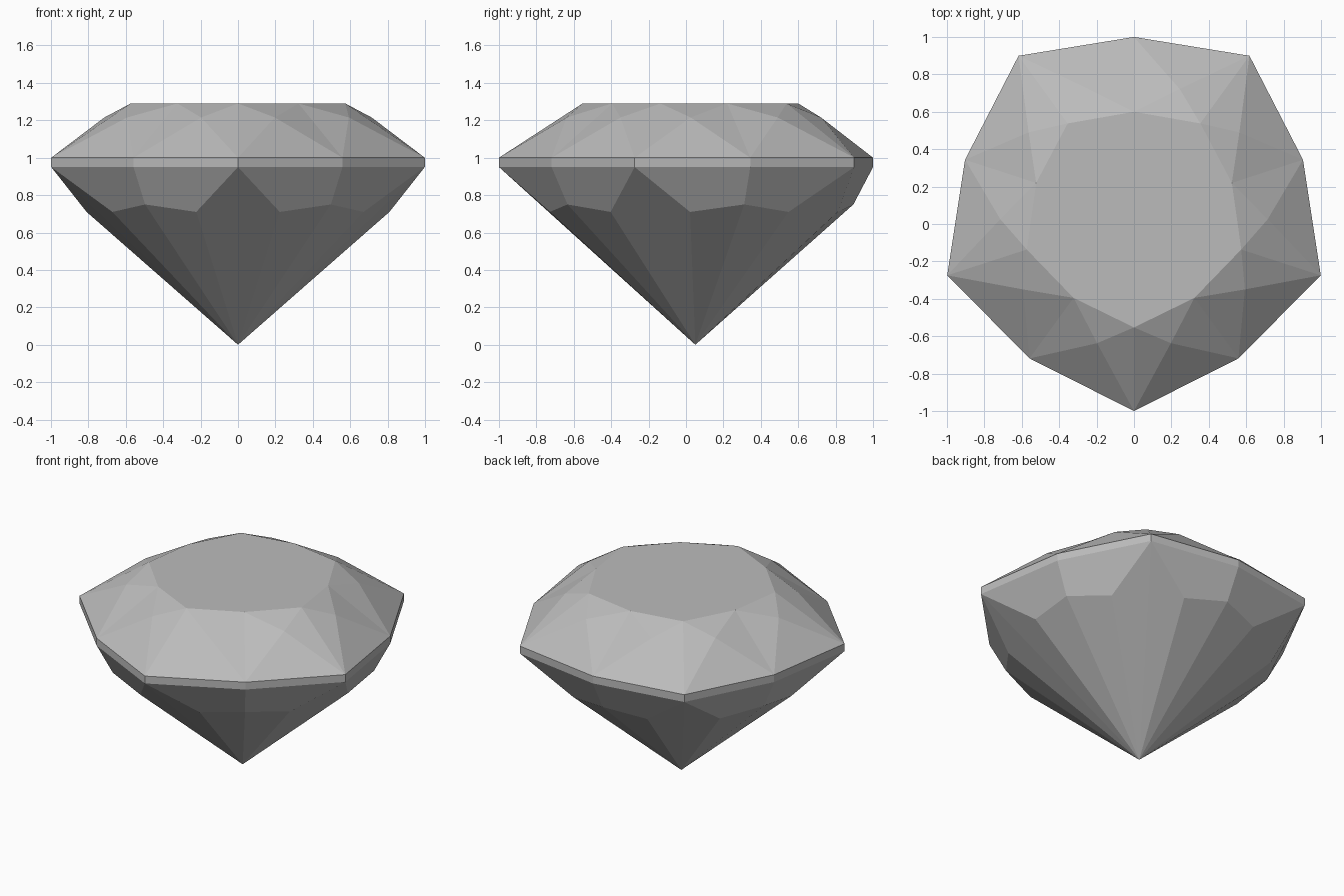
import bpy
import bmesh
from math import sin, cos, radians

cube = bpy.data.objects.get("Cube")
if cube:
    bpy.data.objects.remove(cube, do_unlink=True)

CENTRE_Y = 0.05

# Grey crystal colour
mat = bpy.data.materials.new("grey_crystal")
mat.use_nodes = True
grey = (0.5, 0.5, 0.5, 1.0)
mat.diffuse_color = grey
mat.node_tree.nodes["Principled BSDF"].inputs["Base Color"].default_value = grey

# Points of a half sector: angle from the main corner, radius, height
POINTS = {
    "table_main": (0, 0.603, 1.29), "table_minor": (36, 0.55, 1.29),
    "star": (16, 0.715, 1.215),
    "girdle_main": (0, 1.05, 1.0), "girdle_minor": (36, 0.95, 1.0),
    "lower_main": (0, 1.05, 0.95), "lower_minor": (36, 0.95, 0.95),
    "pavilion_main": (16, 0.81, 0.71), "pavilion_minor": (36, 0.845, 0.75),
    "tip": (0, 0, 0),
}
FACETS = [
    ("table_main", "star", "table_minor"),
    ("table_main", "girdle_main", "star"),
    ("star", "girdle_minor", "table_minor"),
    ("star", "girdle_main", "girdle_minor"),
    ("girdle_main", "lower_main", "lower_minor", "girdle_minor"),
    ("lower_main", "pavilion_main", "pavilion_minor", "lower_minor"),
    ("lower_main", "tip", "pavilion_main"),
    ("pavilion_main", "tip", "pavilion_minor"),
]

bm = bmesh.new()


def vert(name, base, side):
    angle, radius, z = POINTS[name]
    a = radians(base + side * angle)
    return bm.verts.new((radius * cos(a), CENTRE_Y + radius * sin(a), z))


# Five main corners, each with two mirrored half sectors
rim = []
for i in range(5):
    base = -90 + 72 * i
    for side in (1, -1):
        v = {name: vert(name, base, side) for name in POINTS}
        for facet in FACETS:
            bm.faces.new([v[name] for name in facet])

# Weld the sectors, then close the flat table
bmesh.ops.remove_doubles(bm, verts=bm.verts, dist=0.001)
bmesh.ops.holes_fill(bm, edges=[e for e in bm.edges if e.is_boundary], sides=10)
bmesh.ops.recalc_face_normals(bm, faces=bm.faces)

mesh = bpy.data.meshes.new("cut_gem")
bm.to_mesh(mesh)
bm.free()
mesh.materials.append(mat)
gem = bpy.data.objects.new("cut_gem", mesh)
bpy.context.collection.objects.link(gem)
